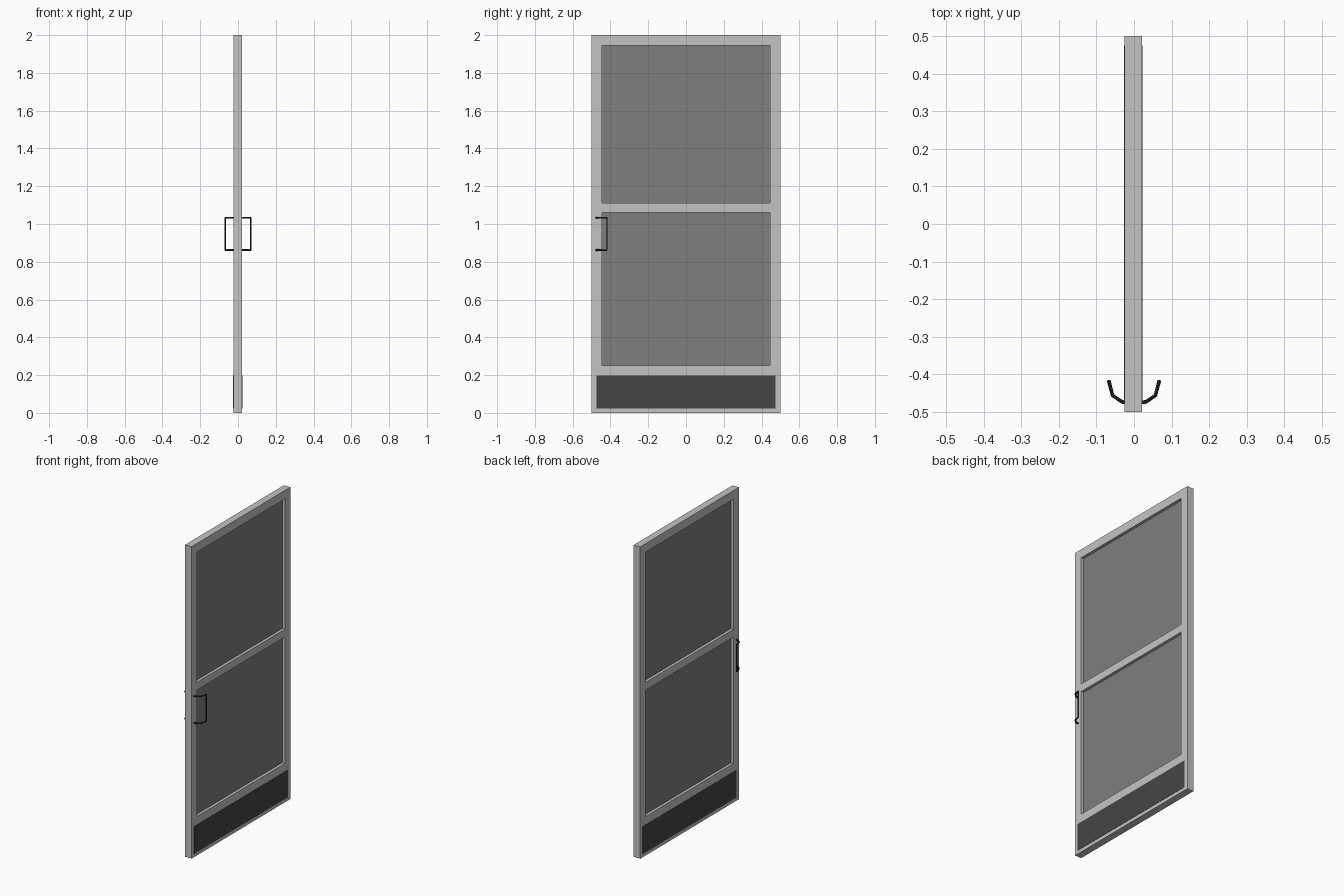
import bpy, bmesh
from mathutils import Vector

if "Cube" in bpy.data.objects:
    bpy.data.objects.remove(bpy.data.objects["Cube"])


def material(name, v):
    m = bpy.data.materials.new(name)
    m.diffuse_color = (v, v, v, 1)
    m.use_nodes = True
    m.node_tree.nodes["Principled BSDF"].inputs["Base Color"].default_value = m.diffuse_color
    return m


FRAME = material("light grey frame", 0.55)
PANEL = material("mid grey panel", 0.21)
KICK = material("dark grey kick plate", 0.06)
METAL = material("black handle", 0.022)

X0, X1 = -0.025, 0.021      # door leaf thickness
XC = (X0 + X1) / 2


def make(name, bm, mat):
    bmesh.ops.recalc_face_normals(bm, faces=bm.faces)
    me = bpy.data.meshes.new(name)
    bm.to_mesh(me)
    bm.free()
    me.materials.append(mat)
    ob = bpy.data.objects.new(name, me)
    bpy.context.collection.objects.link(ob)
    return ob


def box(name, lo, hi, mat):
    bm = bmesh.new()
    bmesh.ops.create_cube(bm, size=1)
    lo, hi = Vector(lo), Vector(hi)
    for v in bm.verts:
        v.co = Vector([lo[i] + (v.co[i] + 0.5) * (hi[i] - lo[i]) for i in range(3)])
    return make(name, bm, mat)


# Frame: a flat grid with two openings, extruded through the thickness
ys = [-0.5, -0.445, 0.445, 0.5]
zs = [0, 0.25, 1.06, 1.11, 1.945, 2.0]
bm = bmesh.new()
grid = [[bm.verts.new((X0, y, z)) for z in zs] for y in ys]
for i in range(3):
    for j in range(5):
        if i == 1 and j in (1, 3):
            continue
        bm.faces.new((grid[i][j], grid[i + 1][j], grid[i + 1][j + 1], grid[i][j + 1]))
ext = bmesh.ops.extrude_face_region(bm, geom=bm.faces[:], use_keep_orig=True)
for v in ext["geom"]:
    if isinstance(v, bmesh.types.BMVert):
        v.co.x = X1
make("door_frame", bm, FRAME)

# Recessed panels
for name, z0, z1 in (("lower_panel", 0.25, 1.06), ("upper_panel", 1.11, 1.945)):
    box(name, (XC - 0.005, -0.446, z0 - 0.001), (XC + 0.005, 0.446, z1 + 0.001), PANEL)

# Kick plates and bent pull handles on both faces
for side, tag, face in ((1, "right", X1), (-1, "left", X0)):
    a, b = sorted((face - side * 0.002, face + side * 0.0015))
    box("kick_plate_" + tag, (a, -0.475, 0.022), (b, 0.475, 0.197), KICK)

    arm = [(abs(face) - 0.002, -0.475), (0.032, -0.473), (0.057, -0.456), (0.067, -0.418)]
    pts = [(side * x, y, 1.033) for x, y in arm]
    pts += [(side * x, y, 0.862) for x, y in reversed(arm)]
    cu = bpy.data.curves.new("handle_path_" + tag, "CURVE")
    cu.dimensions = "3D"
    cu.bevel_depth = 0.005
    cu.bevel_resolution = 2
    cu.use_fill_caps = True
    sp = cu.splines.new("POLY")
    sp.points.add(len(pts) - 1)
    for p, co in zip(sp.points, pts):
        p.co = (*co, 1)
    sp.use_smooth = False
    cu.materials.append(METAL)
    ob = bpy.data.objects.new("handle_" + tag, cu)
    bpy.context.collection.objects.link(ob)
